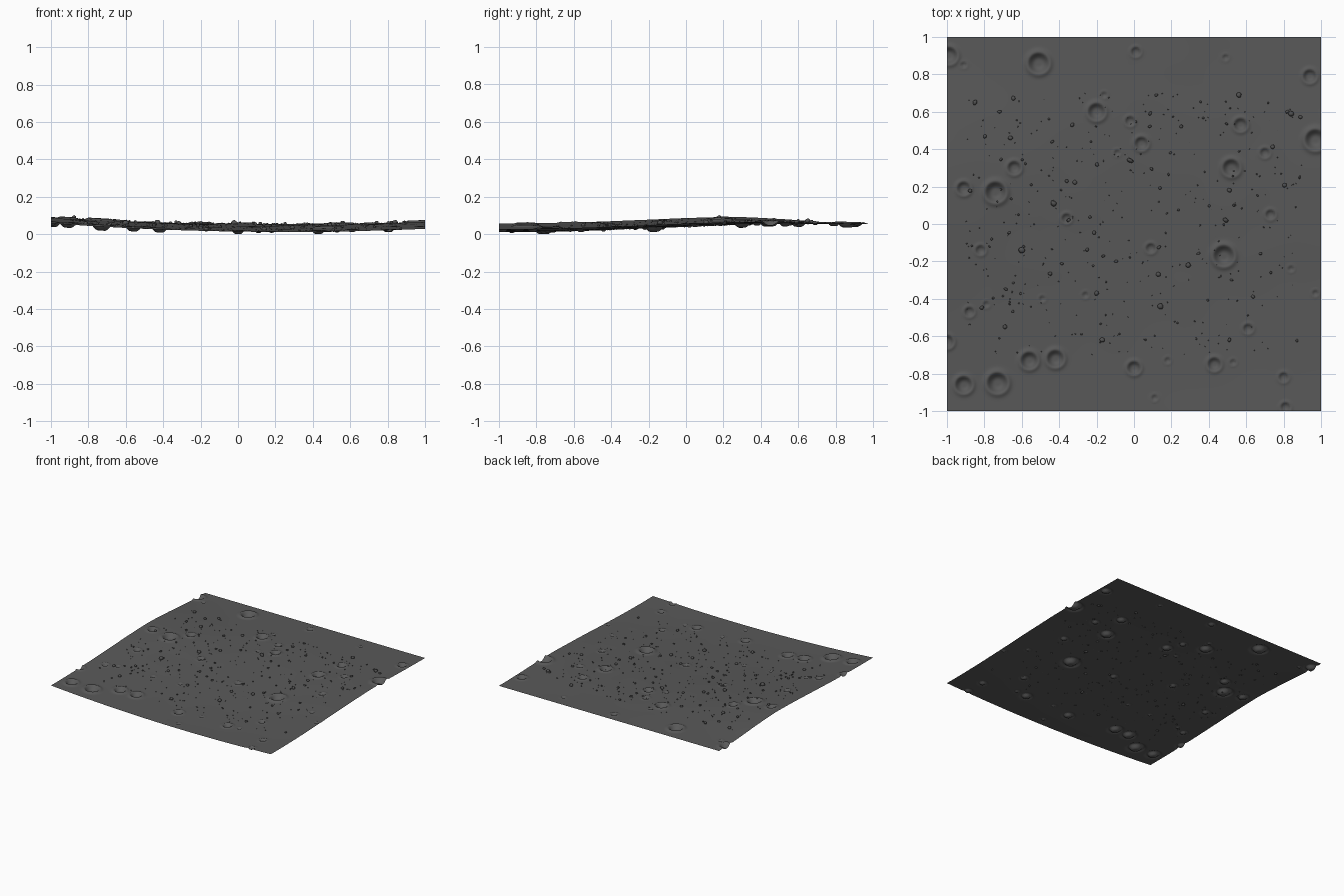
import bpy
import bmesh
import math
import random
from mathutils import Vector, Matrix, noise

random.seed(7)

cube = bpy.data.objects.get("Cube")
if cube:
    bpy.data.objects.remove(cube, do_unlink=True)


def make_material(name, grey):
    mat = bpy.data.materials.new(name)
    mat.use_nodes = True
    colour = (grey, grey, grey, 1)
    mat.diffuse_color = colour
    mat.node_tree.nodes["Principled BSDF"].inputs["Base Color"].default_value = colour
    return mat


def finish(bm, name, material):
    mesh = bpy.data.meshes.new(name)
    bm.to_mesh(mesh)
    bm.free()
    mesh.materials.append(material)
    obj = bpy.data.objects.new(name, mesh)
    bpy.context.collection.objects.link(obj)
    for poly in mesh.polygons:
        poly.use_smooth = True
    return obj


def smoothstep(low, high, value):
    t = min(1, max(0, (value - low) / (high - low)))
    return t * t * (3 - 2 * t)


# Craters: centre x, centre y, rim radius
CRATERS = [
    (-.51, .86, .06), (.01, .92, .03), (-.99, .9, .05), (-.91, .85, .02),
    (.49, .89, .02), (.94, .79, .04), (-.2, .6, .05), (-.16, .69, .02),
    (-.02, .55, .03), (.04, .43, .04), (-.09, .38, .02), (.57, .53, .04),
    (.7, .38, .03), (.97, .45, .06), (.52, .3, .05), (-.64, .3, .04),
    (-.91, .19, .04), (-.74, .17, .06), (-.36, .03, .03), (.73, .05, .03),
    (.09, -.13, .03), (.48, -.17, .06), (-.82, -.14, .03), (.84, -.24, .02),
    (.97, -.37, .02), (-.49, -.4, .02), (-.26, -.38, .02), (-.88, -.47, .03),
    (-.79, -.43, .02), (.61, -.56, .03), (-.56, -.73, .05), (-.42, -.72, .05),
    (-.73, -.85, .06), (-.91, -.86, .05), (-1, -.63, .04), (0, -.77, .04),
    (.18, -.73, .02), (.43, -.75, .04), (.53, -.74, .02), (.8, -.82, .03),
    (.81, -.98, .03), (.11, -.93, .02),
]


def crater_height(x, y):
    total = 0
    for cx, cy, radius in CRATERS:
        dx, dy = x - cx, y - cy
        reach = radius * 1.8
        if abs(dx) > reach or abs(dy) > reach:
            continue
        d = math.hypot(dx, dy) / radius
        rim = math.exp(-((d - 1) / .25) ** 2)
        bowl = 1 - smoothstep(.3, 1, d)
        total += radius * (.17 * rim - .36 * bowl)
    return total


def ground_height(x, y):
    base = .02 + .043 * smoothstep(-.9, .6, y)
    sag = .046 * (1 - smoothstep(.1, 1, y)) * (x - .25) ** 2 / 1.56
    ripple = .002 * noise.noise(Vector((x * 4, y * 4, 0))) * (1 - y * y)
    return base + sag + ripple + crater_height(x, y)


regolith = make_material("dark grey dust", .1)
stone = make_material("dark grey stone", .08)

# Undulating cratered ground sheet
bm = bmesh.new()
bmesh.ops.create_grid(bm, x_segments=240, y_segments=240, size=1)
for v in bm.verts:
    v.co.z = ground_height(v.co.x, v.co.y)
lift = -min(v.co.z for v in bm.verts)
bmesh.ops.translate(bm, verts=bm.verts, vec=(0, 0, lift))
finish(bm, "cratered_ground", regolith)


# Scattered rocks half sunk into the ground
def add_rock(bm, x, y, radius):
    spin = Matrix.Rotation(random.uniform(0, math.tau), 4, "Z")
    size = Matrix.Diagonal((radius, radius * random.uniform(.6, 1), radius * .8, 1))
    place = Matrix.Translation((x, y, ground_height(x, y) + lift + radius * .3))
    detail = 2 if radius > .009 else 1
    made = bmesh.ops.create_icosphere(bm, subdivisions=detail, radius=1,
                                      matrix=place @ spin @ size)
    for v in made["verts"]:
        v.co += Vector(random.uniform(-.12, .12) * radius for _ in range(3))


BOULDERS = [
    (-.85, .65), (-.72, .6), (-.66, .46), (-.43, .11), (-.02, .34), (.51, .18),
    (.56, .69), (.84, .59), (.49, .02), (.29, -.22), (.13, -.27), (.14, -.44),
    (-.69, -.55), (-.6, -.14), (-.17, -.62), (.51, -.62), (-.2, -.37),
]
bm = bmesh.new()
for x, y in BOULDERS:
    add_rock(bm, x, y, random.uniform(.012, .018))
finish(bm, "boulders", stone)

bm = bmesh.new()
for _ in range(400):
    radius = .003 + .009 * random.random() ** 4
    add_rock(bm, random.uniform(-.9, .9), random.uniform(-.7, .7), radius)
finish(bm, "pebbles", stone)
